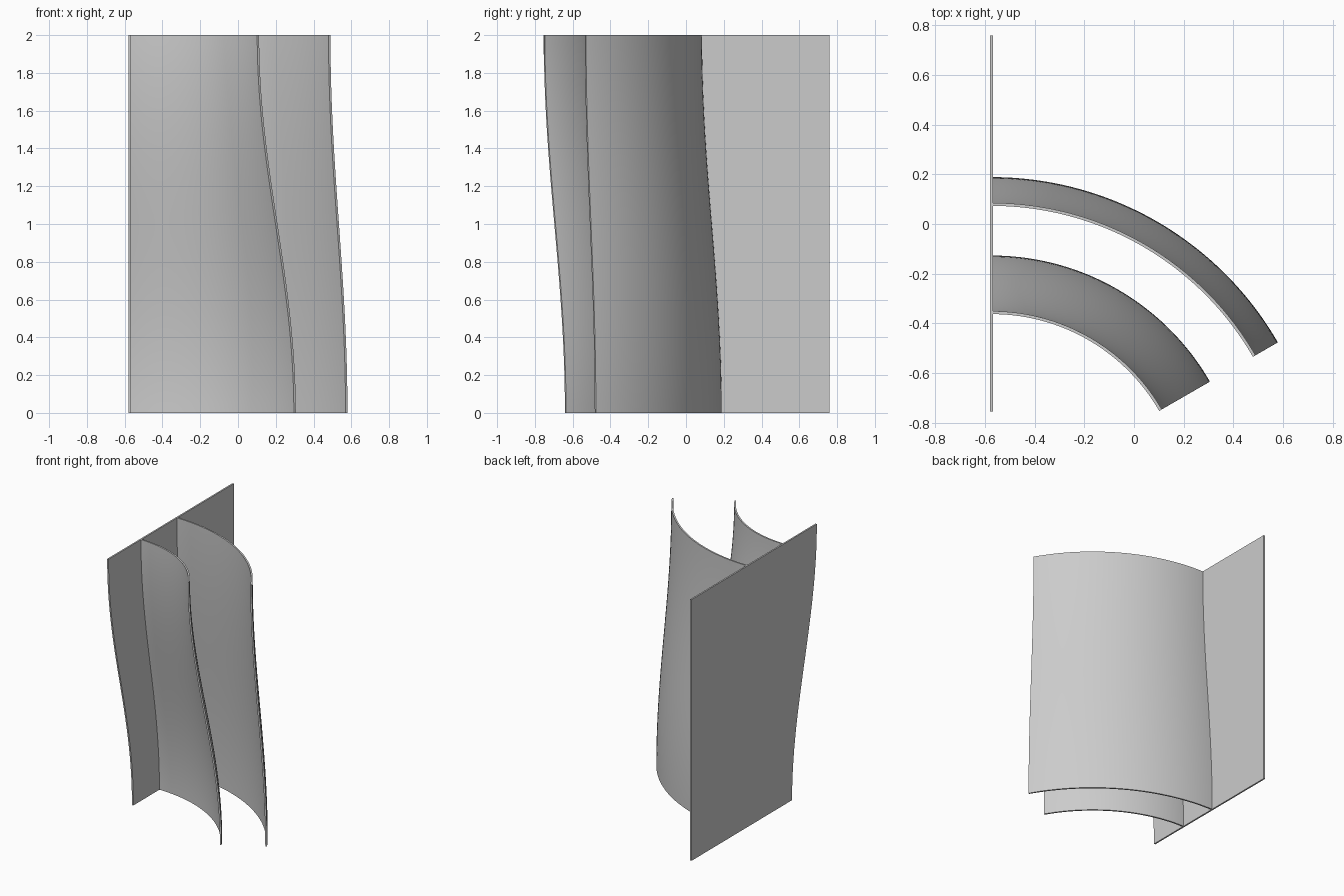
import bpy
import math

THICK = 0.012
HEIGHT = 2.0
AXIS_X, AXIS_Y = -0.574, -1.143   # shared centre of the curved vanes
SWEEP = math.radians(60)
ROWS, COLS = 40, 48

cube = bpy.data.objects.get("Cube")
if cube:
    bpy.data.objects.remove(cube, do_unlink=True)

grey = bpy.data.materials.new("light_grey")
grey.use_nodes = True
grey.diffuse_color = (0.6, 0.6, 0.6, 1)
grey.node_tree.nodes["Principled BSDF"].inputs["Base Color"].default_value = (0.6, 0.6, 0.6, 1)


def s_curve(bottom, top, t):
    """Ease from bottom to top, upright at both ends."""
    return bottom + (top - bottom) * (1 - math.cos(math.pi * t)) / 2


def sheet(name, point, cols):
    """Thin solid sheet over a grid; point(u, t) gives each position."""
    verts = [point(c / cols, r / ROWS) for r in range(ROWS + 1) for c in range(cols + 1)]
    w = cols + 1
    faces = [(r * w + c, r * w + c + 1, (r + 1) * w + c + 1, (r + 1) * w + c)
             for r in range(ROWS) for c in range(cols)]
    mesh = bpy.data.meshes.new(name)
    mesh.from_pydata(verts, [], faces)
    mesh.materials.append(grey)
    obj = bpy.data.objects.new(name, mesh)
    bpy.context.collection.objects.link(obj)
    solid = obj.modifiers.new("thickness", 'SOLIDIFY')
    solid.thickness = THICK
    solid.offset = 0
    bpy.ops.object.select_all(action='DESELECT')
    obj.select_set(True)
    bpy.context.view_layer.objects.active = obj
    bpy.ops.object.modifier_apply(modifier=solid.name)
    bpy.ops.object.shade_smooth_by_angle(angle=math.radians(30))
    return obj


def vane(name, r_bottom, r_top):
    """Arc-shaped vane whose radius eases between its two ends."""
    def point(u, t):
        r = s_curve(r_bottom, r_top, t)
        a = math.pi / 2 - SWEEP * (1 - u)
        return (AXIS_X + r * math.cos(a), AXIS_Y + r * math.sin(a), HEIGHT * t)
    return sheet(name, point, COLS)


# Flat side plate with a flowing front edge
def plate_point(u, t):
    front = s_curve(-0.455, -0.755, t)
    return (AXIS_X, front + (0.76 - front) * u, HEIGHT * t)


sheet("side_plate", plate_point, 1)

# Two curved vanes joined to the plate
vane("inner_vane", 1.010, 0.786)
vane("outer_vane", 1.326, 1.222)
